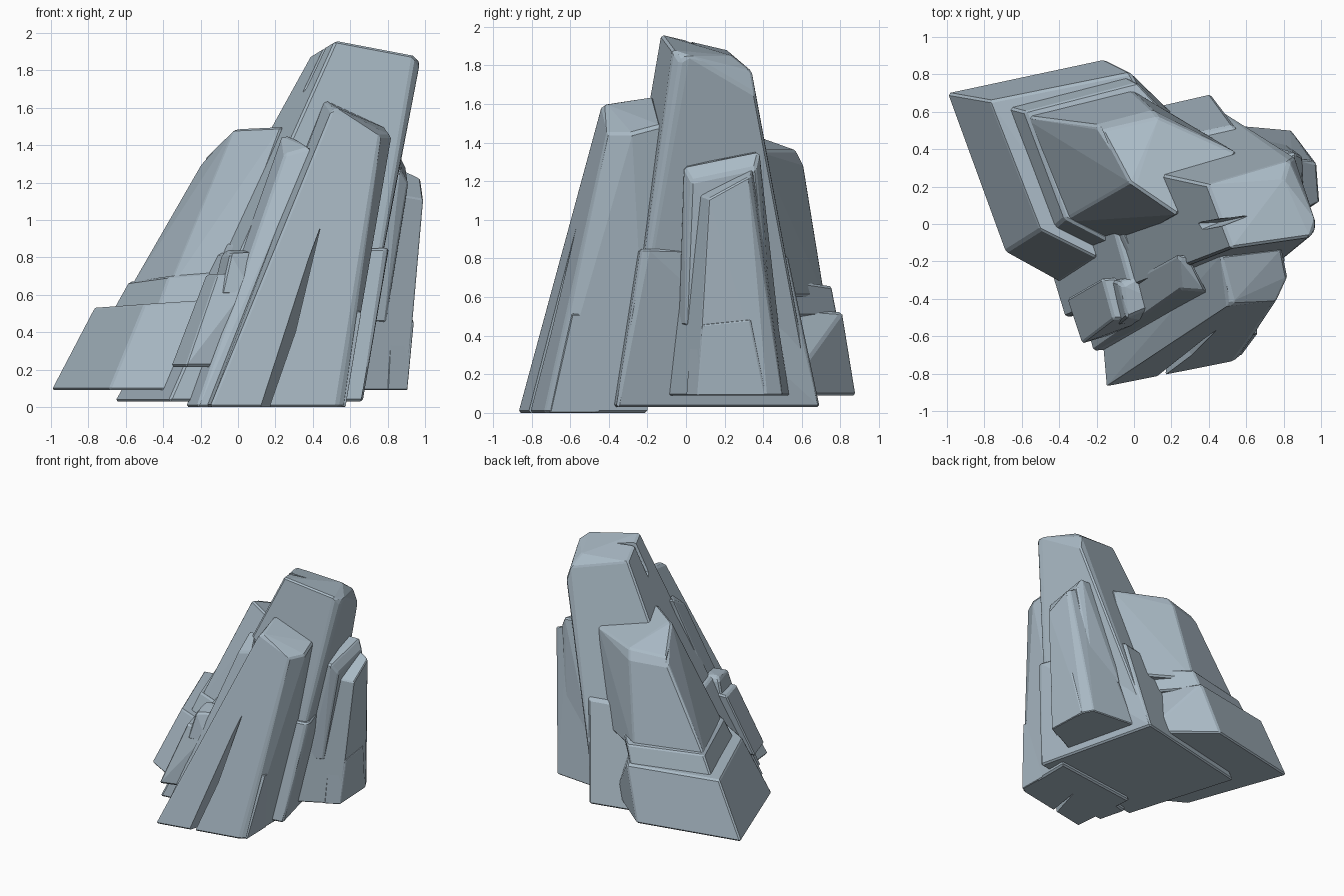
import bpy, bmesh

stone = bpy.data.materials.new("blue grey stone")
stone.diffuse_color = (0.40, 0.49, 0.56, 1)


def hull(name, points, bevel=0.012):
    """Convex angular block through a few corner points."""
    bm = bmesh.new()
    for p in points:
        bm.verts.new(p)
    res = bmesh.ops.convex_hull(bm, input=bm.verts)
    loose = [v for v in bm.verts if not v.link_faces]
    bmesh.ops.delete(bm, geom=loose, context='VERTS')
    bmesh.ops.dissolve_limit(bm, angle_limit=0.06, verts=bm.verts, edges=bm.edges)
    bmesh.ops.recalc_face_normals(bm, faces=bm.faces)
    me = bpy.data.meshes.new(name)
    bm.to_mesh(me)
    bm.free()
    me.materials.append(stone)
    ob = bpy.data.objects.new(name, me)
    bpy.context.collection.objects.link(ob)
    if bevel:
        m = ob.modifiers.new("worn edges", 'BEVEL')
        m.width = bevel
        m.segments = 1
        m.limit_method = 'ANGLE'
        m.angle_limit = 0.45
    return ob


def level(z, *xy):
    """Corner points that share one height."""
    return [(x, y, z) for x, y in xy]


def crack(target, name, points):
    """Cut a wedge out of a block."""
    c = hull(name, points, 0)
    c.hide_render = True
    c.hide_set(True)
    m = target.modifiers.new("crack", 'BOOLEAN')
    m.operation = 'DIFFERENCE'
    m.object = c
    m.solver = 'EXACT'


# tall main pillar, leaning to the right
main = hull("main_pillar",
            level(0.05, (-.34, -.46), (-.62, .43), (.39, .66), (.63, -.32)) +
            [(.52, -.13, 1.96), (.94, -.07, 1.88), (.97, .02, 1.85), (.97, -.03, 1.82),
             (.80, .24, 1.85), (.83, .34, 1.77), (.86, .36, 1.65), (.39, .21, 1.88),
             (.34, .225, 1.79)])
crack(main, "main_pillar_crack",
      [(.28, .0, 1.64), (.28, -.06, 1.66), (.40, -.05, 2.05), (.40, .03, 2.05), (.64, .05, 1.95),
       (.64, .05, 2.05), (.46, .01, 1.75)])

# skirt around the foot of the main pillar
hull("main_pillar_skirt",
     level(0.03, (-.37, -.50), (-.66, .45), (.41, .695), (.67, -.36)) +
     [(-.02, -.34, .83), (-.22, .37, .81), (.53, .53, .81), (.56, .49, .83), (.81, -.20, .85),
      (.79, -.235, .85)])

# front pillar with a long split
front = hull("front_pillar",
             level(0, (-.15, -.87), (.53, -.735), (.57, -.70), (.57, -.2), (-.2, -.3)) +
             [(.50, -.44, 1.585), (.465, -.17, 1.64), (.79, -.13, 1.49), (.82, -.28, 1.45),
              (.76, -.41, 1.45), (.53, -.42, 1.60)])
crack(front, "front_pillar_crack",
      level(-.05, (.06, -.98), (.125, -.98), (.2, -.5)) + [(.44, -.95, .96), (.44, -.54, .96)])
hull("front_pillar_chip",
     [(.52, -.72, .0), (.575, -.70, .0), (.57, -.45, .0), (.56, -.61, .53), (.66, -.585, .51),
      (.65, -.42, .51)], 0.005)

# slab and two broken blocks left of the front pillar
hull("left_slab",
     level(0, (-.28, -.45), (-.22, -.68), (.1, -.65), (.1, -.35)) +
     [(.235, -.165, 1.455), (.29, -.17, 1.44), (.39, -.36, 1.39), (.25, -.35, 1.35)])
hull("lower_left_block",
     level(.215, (-.36, -.40), (-.28, -.64), (-.05, -.57), (-.05, -.35)) +
     level(.71, (-.17, -.29), (-.11, -.51), (.10, -.5), (.10, -.28)))
hull("upper_left_block",
     level(.60, (-.14, -.30), (-.09, -.54), (.08, -.52), (.08, -.28)) +
     [(-.09, -.31, .81), (-.06, -.33, .84), (-.04, -.50, .82), (.15, -.42, .83), (.15, -.22, .83)])
hull("inner_left_block",
     level(.50, (-.22, -.05), (-.13, -.32), (.1, -.3), (.1, 0)) +
     [(-.06, -.05, .87), (0, -.06, .88), (.03, -.25, .87), (.15, -.2, .88), (.15, 0, .88)])

# stepped back left pillar: three tiers
hull("back_left_base",
     level(.09, (-1, .70), (-.69, -.15), (-.40, -.31), (-.15, -.15), (.30, .50), (-.16, .88)) +
     [(-.77, .66, .53), (-.50, -.03, .55), (-.2, -.18, .57), (.20, .40, .55), (-.02, .81, .52)])
hull("back_left_step",
     level(.50, (-.68, .625), (-.44, -.03), (-.17, -.17), (.25, .45), (-.04, .785)) +
     [(-.585, .60, .67), (-.37, .03, .70), (-.12, -.10, .72), (.30, .45, .70), (.02, .755, .655)])
back = hull("back_left_pillar",
            level(.60, (-.60, .58), (-.385, .01), (-.10, -.14), (.42, .46), (-.02, .72)) +
            [(-.21, .53, 1.27), (-.17, .50, 1.34), (-.02, .22, 1.485), (.01, .20, 1.49),
             (.23, .05, 1.50), (.55, .38, 1.36), (.10, .61, 1.28), (.13, .57, 1.36)])
crack(back, "back_left_crack",
      [(-.20, .58, 1.55), (-.26, .46, 1.55), (-.26, .46, 1.26), (-.18, .53, 1.30),
       (-.09, .31, 1.55), (-.09, .31, 1.42)])

# right pillar and the thin slab behind it
hull("right_pillar",
     level(.09, (.53, -.13), (.90, .06), (.885, .42), (.84, .50), (.45, .535)) +
     [(.82, .04, 1.14), (.99, .12, 1.11), (.975, .32, 1.22), (.95, .34, 1.23), (.85, .35, 1.28),
      (.75, .34, 1.27)])
hull("right_pillar_chip",
     level(.09, (.80, .0), (.905, .06), (.89, .41)) +
     [(.82, .03, .49), (.94, .09, .455), (.93, .33, .48), (.85, .38, .5)], 0.005)
hull("right_slab",
     level(.45, (.68, -.04), (.79, .0), (.80, .44), (.55, .48)) +
     [(.80, -.01, 1.28), (.87, -.01, 1.27), (.91, .03, 1.20), (.90, .36, 1.27), (.86, .38, 1.35),
      (.65, .36, 1.36)])
